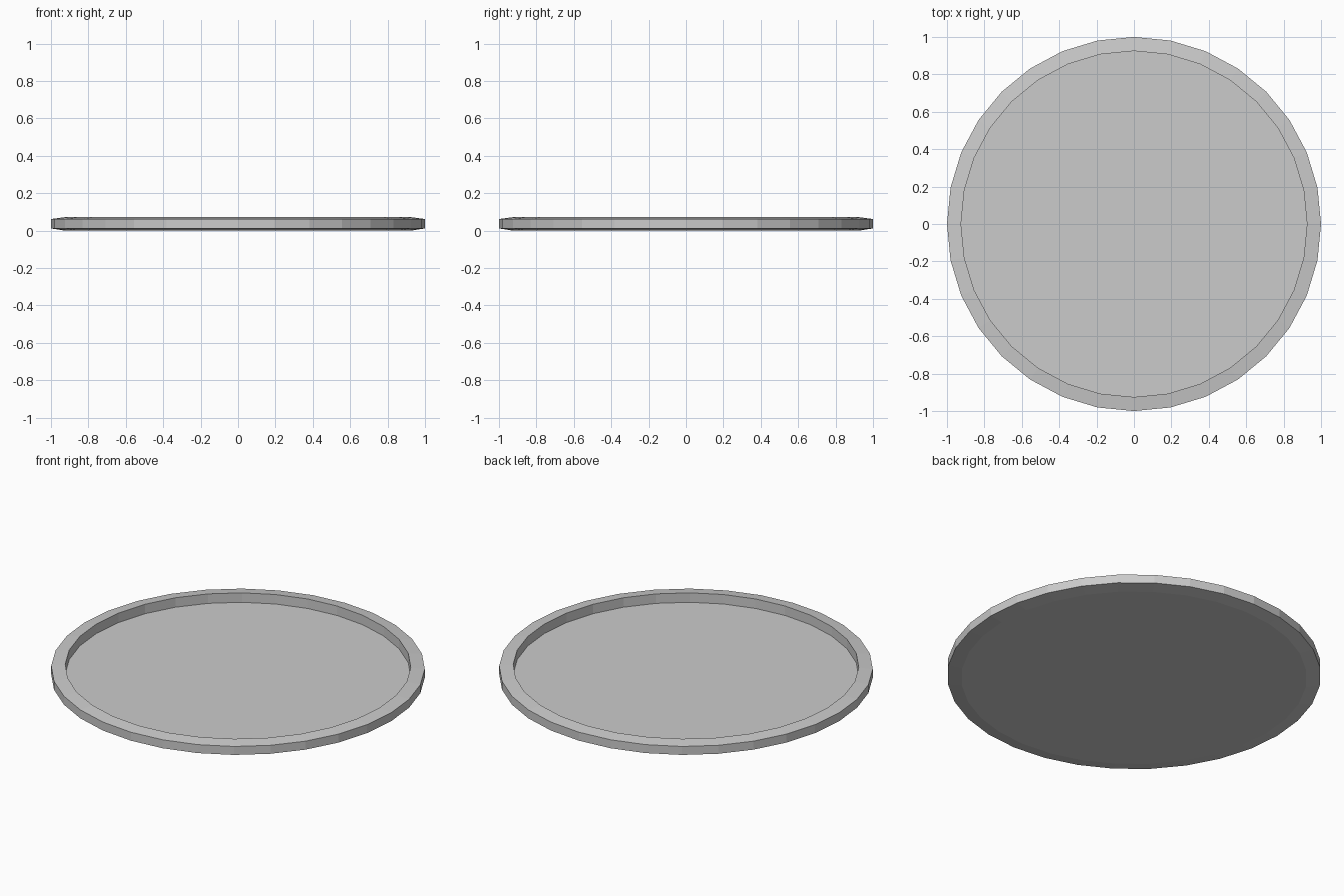
import bpy, bmesh, math

if "Cube" in bpy.data.objects:
    bpy.data.objects.remove(bpy.data.objects["Cube"])

SIDES = 32
# Half profile (radius, z): underside, bevelled outer rim, inner wall, floor
PROFILE = [(0.925, 0.0), (1.0, 0.012), (1.0, 0.062), (0.925, 0.072), (0.925, 0.016)]


def lathe(name, profile, sides):
    bm = bmesh.new()
    rings = [[bm.verts.new((r * math.cos(2 * math.pi * i / sides),
                            r * math.sin(2 * math.pi * i / sides), z))
              for i in range(sides)] for r, z in profile]
    for a, b in zip(rings, rings[1:]):
        for i in range(sides):
            j = (i + 1) % sides
            bm.faces.new((a[i], a[j], b[j], b[i]))
    # flat underside and tray floor
    bm.faces.new(rings[0][::-1])
    bm.faces.new(rings[-1])
    bmesh.ops.recalc_face_normals(bm, faces=bm.faces)
    mesh = bpy.data.meshes.new(name)
    bm.to_mesh(mesh)
    bm.free()
    obj = bpy.data.objects.new(name, mesh)
    bpy.context.collection.objects.link(obj)
    return obj


# Shallow round tray
lathe("round_tray", PROFILE, SIDES)
